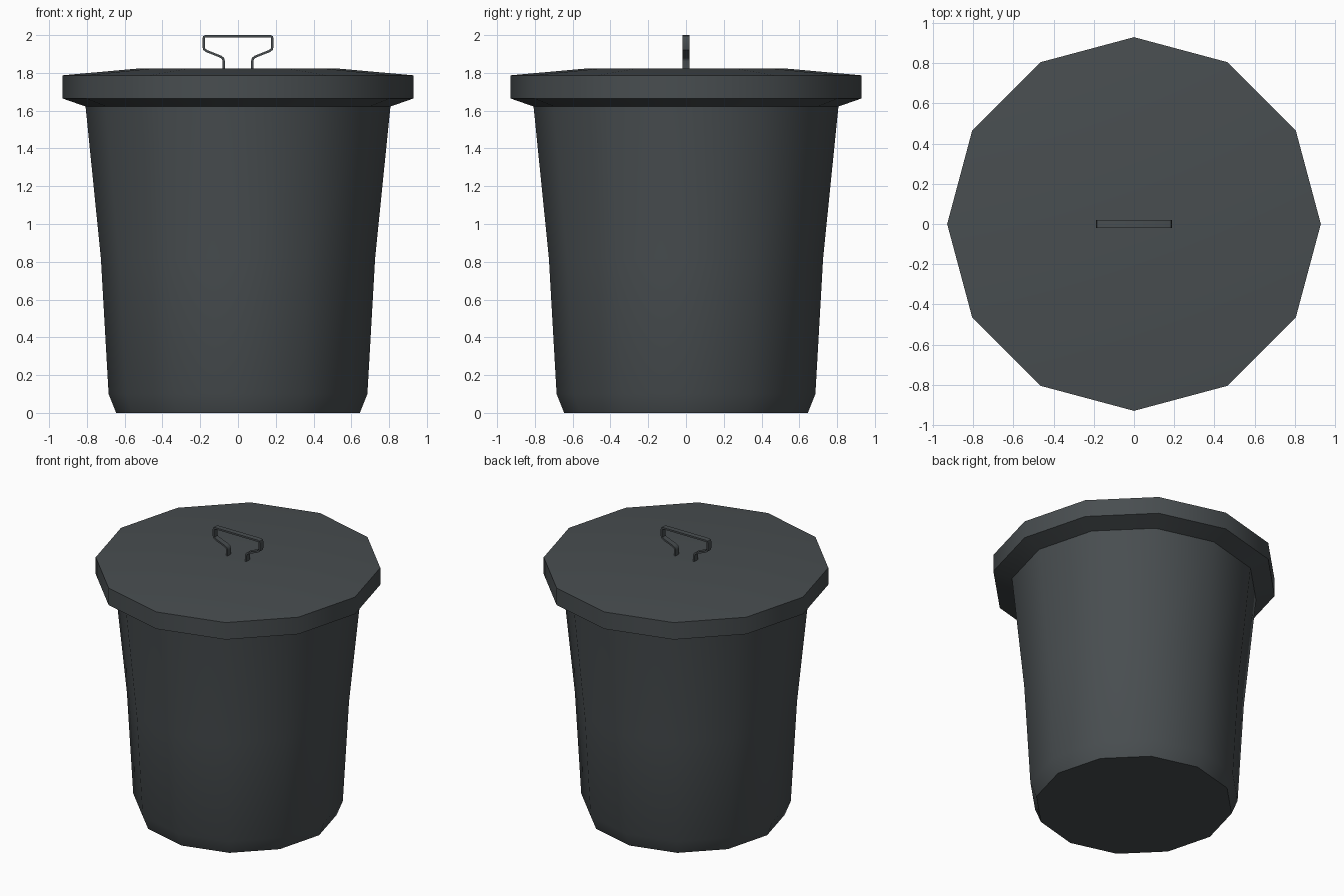
import bpy, math

if "Cube" in bpy.data.objects:
    bpy.data.objects.remove(bpy.data.objects["Cube"])

SIDES = 12

mat = bpy.data.materials.new("dark_plastic")
mat.diffuse_color = (0.065, 0.075, 0.08, 1)
mat.use_nodes = True
mat.node_tree.nodes["Principled BSDF"].inputs["Base Color"].default_value = mat.diffuse_color


def make_object(name, verts, faces):
    mesh = bpy.data.meshes.new(name)
    mesh.from_pydata(verts, [], faces)
    mesh.materials.append(mat)
    obj = bpy.data.objects.new(name, mesh)
    bpy.context.collection.objects.link(obj)
    bpy.ops.object.select_all(action='DESELECT')
    obj.select_set(True)
    bpy.context.view_layer.objects.active = obj
    return obj


def lathe(name, profile, cap_bottom=False, cap_top=False):
    """Spin a (radius, z) profile, listed upwards, into a 12-sided shell."""
    verts = [(r * math.cos(2 * math.pi * i / SIDES),
              r * math.sin(2 * math.pi * i / SIDES), z)
             for r, z in profile for i in range(SIDES)]
    faces = []
    for k in range(len(profile) - 1):
        for i in range(SIDES):
            j = (i + 1) % SIDES
            a, b = k * SIDES, (k + 1) * SIDES
            faces.append((a + i, a + j, b + j, b + i))
    if cap_bottom:
        faces.append(tuple(reversed(range(SIDES))))
    if cap_top:
        start = (len(profile) - 1) * SIDES
        faces.append(tuple(range(start, start + SIDES)))
    obj = make_object(name, verts, faces)
    bpy.ops.object.shade_smooth_by_angle(angle=math.radians(40))
    return obj


# Tapered bin body with chamfered foot
lathe("bin_body", [(0.645, 0), (0.685, 0.1), (0.726, 0.82), (0.807, 1.622)],
      cap_bottom=True)

# Overhanging lid with sloped underside and slightly raised top
lathe("lid", [(0.807, 1.622), (0.93, 1.665), (0.93, 1.787), (0.54, 1.822)],
      cap_top=True)

# Bent strap handle: half the centre line, mirrored across x
half = [(0.075, 1.815), (0.075, 1.862), (0.079, 1.876), (0.092, 1.886),
        (0.165, 1.915), (0.179, 1.925), (0.182, 1.938), (0.182, 1.983),
        (0.179, 1.991), (0.172, 1.994)]
path = half + [(-x, z) for x, z in reversed(half)]
verts = [(x, y, z) for x, z in path for y in (-0.019, 0.019)]
faces = [(2 * i, 2 * i + 2, 2 * i + 3, 2 * i + 1) for i in range(len(path) - 1)]
handle = make_object("lid_handle", verts, faces)
solid = handle.modifiers.new("strap_thickness", 'SOLIDIFY')
solid.thickness = 0.012
solid.offset = 0
solid.use_even_offset = True
bpy.ops.object.modifier_apply(modifier=solid.name)
bpy.ops.object.shade_smooth_by_angle(angle=math.radians(40))
